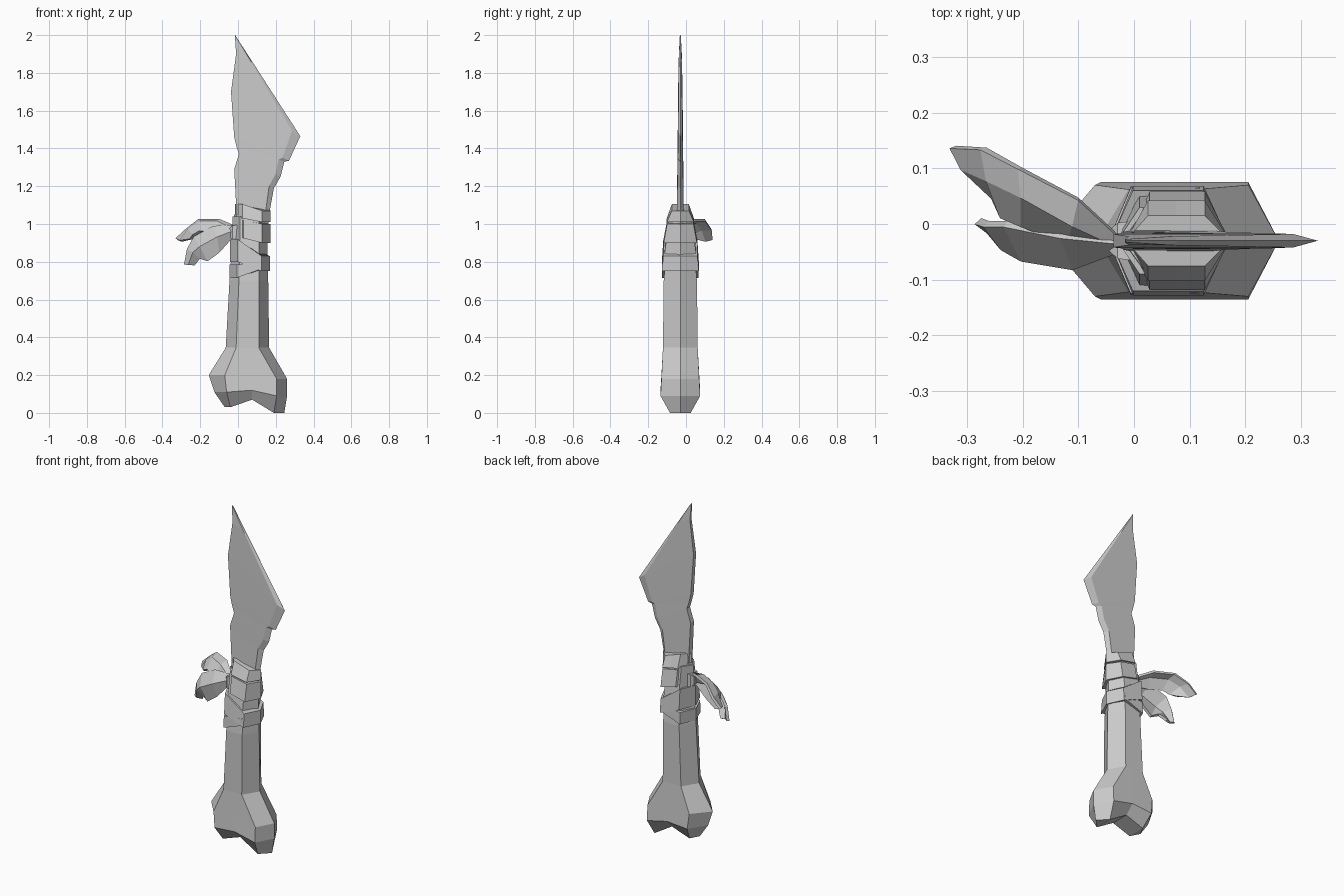
import bpy
import bmesh

if "Cube" in bpy.data.objects:
    bpy.data.objects.remove(bpy.data.objects["Cube"])

MID_Y = -0.03  # depth of the knife's centre plane

grey = bpy.data.materials.new("plain grey")
grey.use_nodes = True
tone = (0.6, 0.6, 0.6, 1)
grey.diffuse_color = tone
grey.node_tree.nodes["Principled BSDF"].inputs["Base Color"].default_value = tone


def loft(name, rows, closed=True, caps=(True, True), extra=()):
    """Skin rows of points; extra lists further faces by (row, column)."""
    bm = bmesh.new()
    grid = [[bm.verts.new(p) for p in row] for row in rows]
    count = len(rows[0])
    for low, high in zip(grid, grid[1:]):
        for i in range(count if closed else count - 1):
            j = (i + 1) % count
            bm.faces.new((low[i], low[j], high[j], high[i]))
    if closed:
        for row, wanted in ((grid[0], caps[0]), (grid[-1], caps[1])):
            if wanted:
                bm.faces.new(row)
    for face in extra:
        bm.faces.new([grid[r][c] for r, c in face])
    bmesh.ops.recalc_face_normals(bm, faces=bm.faces)
    mesh = bpy.data.meshes.new(name)
    bm.to_mesh(mesh)
    bm.free()
    mesh.materials.append(grey)
    obj = bpy.data.objects.new(name, mesh)
    bpy.context.collection.objects.link(obj)
    return obj


def ring(x, z, depth, side_depth=0.0):
    """Eight-point ring: x = left, inner left, inner right, right; z = left, middle, right."""
    x0, x1, x2, x3 = x
    zl, zm, zr = z
    xm = (x1 + x2) / 2
    front = [(x1, zl), (xm, zm), (x2, zr)]
    points = [(x0, MID_Y - side_depth, zl)]
    points += [(px, MID_Y - depth, pz) for px, pz in front]
    points += [(x3, MID_Y, zr)]
    points += [(px, MID_Y + depth, pz) for px, pz in reversed(front)]
    return points


# Bone handle: knobbly end with two lobes, faceted shaft
bone_rows = [
    ring((-.07, -.04, .19, .245), (.03, .07, 0), .055),
    ring((-.125, -.06, .205, .26), (.11, .12, .09), .105),
    ring((-.155, -.07, .205, .26), (.2, .2, .18), .1),
    ring((-.065, -.01, .11, .165), (.345, .345, .345), .092),
    ring((-.045, .005, .11, .16), (.7, .7, .7), .088),
    ring((-.02, .02, .11, .15), (1.05, 1.05, 1.05), .055),
]
underside = [[(0, 0), (0, 1), (0, 7)],
             [(0, 1), (0, 2), (0, 6), (0, 7)],
             [(0, 2), (0, 3), (0, 5), (0, 6)],
             [(0, 3), (0, 4), (0, 5)]]
loft("bone_handle", bone_rows, caps=(False, True), extra=underside)


# Blade: thick spine, flat cheeks and a ground cutting edge
def blade_row(spine_x, spine_z, edge_x, edge_z, half, grind=0.12):
    bx = edge_x + (spine_x - edge_x) * grind
    bz = edge_z + (spine_z - edge_z) * grind
    return [(spine_x, MID_Y - half, spine_z), (bx, MID_Y - half, bz),
            (edge_x, MID_Y, edge_z),
            (bx, MID_Y + half, bz), (spine_x, MID_Y + half, spine_z)]


loft("blade", [
    blade_row(-.01, 1.0, .16, 1.0, .019),
    blade_row(-.01, 1.1, .17, 1.08, .018),
    blade_row(-.02, 1.29, .19, 1.19, .016),
    blade_row(.005, 1.37, .225, 1.25, .015),
    blade_row(-.008, 1.41, .245, 1.33, .014),
    blade_row(-.02, 1.46, .27, 1.335, .014),
    blade_row(-.037, 1.7, .33, 1.465, .012),
    blade_row(-.01, 1.9, .08, 1.853, .008),
    blade_row(-.016, 1.99, -.012, 1.995, .003),
    blade_row(-.015, 2.0, -.014, 2.0, .001),
])


# Wrapped bands: tilted faceted collars, wider toward the bottom
def band(name, x, bottom, top, depth_bottom, depth_top):
    left, right = x
    span = (left, left + .04, right - .045, right)
    rows = []
    for (zl, zr), depth in ((bottom, depth_bottom), (top, depth_top)):
        rows.append(ring(span, (zl, (zl + zr) / 2, zr), depth))
    loft(name, rows)


band("top_band", (-.015, .172), (1.03, 1.01), (1.105, 1.07), .072, .045)
band("upper_band", (-.012, .172), (.925, .9), (1.02, 1.0), .088, .07)
band("upper_filler", (-.03, .155), (.88, .84), (1.04, 1.02), .084, .06)
band("middle_band", (-.042, .17), (.8, .75), (.92, .83), .098, .09)
band("lower_band", (-.046, .162), (.715, .76), (.785, .8), .097, .095)


# Knot and the two leaf-shaped cloth ends
knot_rows = []
for x, r in ((-.045, .018), (-.03, .032), (0, .036)):
    knot_rows.append([(x, MID_Y - r, .95 - r), (x, MID_Y + r, .95 - r),
                      (x, MID_Y + r, .96 + r), (x, MID_Y - r, .96 + r)])
loft("knot", knot_rows)


def cloth(name, rows):
    obj = loft(name, rows, closed=False)
    shell = obj.modifiers.new("thickness", "SOLIDIFY")
    shell.thickness = 0.016
    shell.offset = 0


cloth("upper_cloth_end", [
    [(-.03, -.02, .99), (-.03, -.035, .97), (-.03, -.04, .94)],
    [(-.1, .045, 1.02), (-.11, 0, 1.01), (-.12, -.03, .95)],
    [(-.205, .1, 1.02), (-.2, .05, 1.01), (-.2, 0, .96)],
    [(-.27, .135, .97), (-.26, .08, .97), (-.235, .015, .94)],
    [(-.325, .138, .92), (-.305, .1, .91), (-.25, .05, .92)],
])
cloth("lower_cloth_end", [
    [(-.03, -.03, .99), (-.03, -.045, .96), (-.03, -.04, .93)],
    [(-.13, -.02, .985), (-.11, -.075, .93), (-.1, -.05, .85)],
    [(-.23, 0, .93), (-.2, -.06, .88), (-.16, -.05, .805)],
    [(-.265, 0, .865), (-.235, -.04, .85), (-.2, -.03, .82)],
    [(-.28, .005, .785), (-.26, -.01, .785), (-.23, 0, .785)],
])
